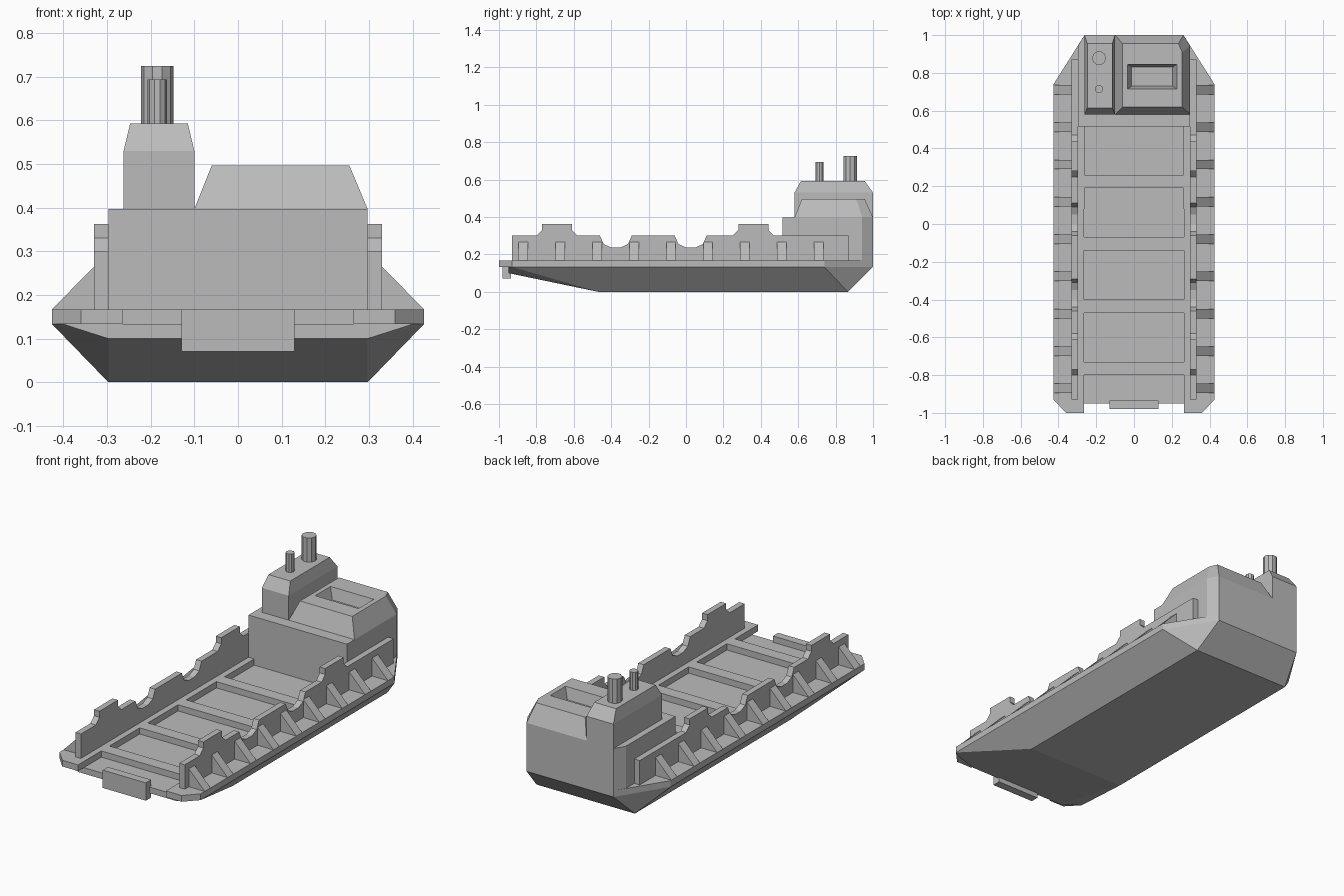
import bpy
import bmesh
import math

if "Cube" in bpy.data.objects:
    bpy.data.objects.remove(bpy.data.objects["Cube"], do_unlink=True)

grey = bpy.data.materials.new("plain grey")
grey.use_nodes = True
COLOUR = (0.5, 0.5, 0.5, 1)
grey.diffuse_color = COLOUR
grey.node_tree.nodes["Principled BSDF"].inputs["Base Color"].default_value = COLOUR

DECK_LOW, DECK = 0.133, 0.167
ROOF, HALF = 0.397, 0.297
BEAM, STERN_X = 0.426, 0.262


def finish(name, bm):
    bmesh.ops.recalc_face_normals(bm, faces=bm.faces[:])
    mesh = bpy.data.meshes.new(name)
    bm.to_mesh(mesh)
    bm.free()
    mesh.materials.append(grey)
    obj = bpy.data.objects.new(name, mesh)
    bpy.context.collection.objects.link(obj)
    return obj


def solid(name, points):
    """Convex solid around the given corner points."""
    bm = bmesh.new()
    for p in points:
        bm.verts.new(p)
    bmesh.ops.convex_hull(bm, input=bm.verts[:])
    bmesh.ops.dissolve_limit(bm, angle_limit=0.01, verts=bm.verts[:], edges=bm.edges[:])
    return finish(name, bm)


def prism(name, lower, upper):
    """Solid between two matching rings of points."""
    bm = bmesh.new()
    a = [bm.verts.new(p) for p in lower]
    b = [bm.verts.new(p) for p in upper]
    bm.faces.new(a)
    bm.faces.new(b)
    for i in range(len(a)):
        j = (i + 1) % len(a)
        bm.faces.new((a[i], a[j], b[j], b[i]))
    return finish(name, bm)


def rect(x0, x1, y0, y1, z):
    return [(x0, y0, z), (x1, y0, z), (x1, y1, z), (x0, y1, z)]


def box(name, x0, x1, y0, y1, z0, z1):
    return prism(name, rect(x0, x1, y0, y1, z0), rect(x0, x1, y0, y1, z1))


def at(outline, z):
    return [(x, y, z) for x, y in outline]


def both(points):
    return [(s * x, y, z) for s in (1, -1) for x, y, z in points]


# Hull with sloped bow, flared sides and raked stern
solid("hull", both([
    (HALF, -0.47, 0), (HALF, 0.865, 0), (HALF, -0.95, 0.1),
    (0.4, -0.95, DECK_LOW), (BEAM, -0.93, DECK_LOW),
    (BEAM, 0.74, DECK_LOW), (STERN_X, 1, DECK_LOW)]))

# Raised deck: side strips with bow ears, and cross bars between cargo wells
strip = [(0.265, -1), (0.36, -1), (BEAM, -0.93), (BEAM, 0.74), (STERN_X, 1)]
for side, s in (("left", 1), ("right", -1)):
    outline = [(s * x, y) for x, y in strip]
    prism(side + "_deck_strip", at(outline, DECK_LOW), at(outline, DECK))
for i in range(4):
    y = -0.80 + 0.33 * i
    box("deck_cross_bar", -0.265, 0.265, y, y + 0.07, DECK_LOW, DECK)

# Bow ramp plate
box("bow_plate", -0.13, 0.13, -0.98, -0.935, 0.07, DECK)

# Bulwarks with raised blocks and rounded dips
raised = [(-0.80, 0.30), (-0.77, 0.33), (-0.77, 0.363), (-0.61, 0.363),
          (-0.61, 0.33), (-0.58, 0.30)]
dip = [(-0.09, 0.30), (-0.06, 0.30), (-0.04, 0.255), (0, 0.237),
       (0.05, 0.237), (0.09, 0.255), (0.11, 0.30)]
top = [(-0.93, 0.30)] + raised
top += [(y - 0.40, z) for y, z in dip] + dip
top += [(y + 1.05, z) for y, z in raised] + [(0.87, 0.30)]
profile = [(-0.93, DECK)] + top + [(0.87, DECK)]
for side, s in (("left", 1), ("right", -1)):
    prism(side + "_bulwark", [(s * HALF, y, z) for y, z in profile],
          [(s * 0.33, y, z) for y, z in profile])
    # Triangular braces outside the bulwark
    brace = [(0.33, DECK), (BEAM, DECK), (0.33, 0.265)]
    for i in range(9):
        y = -0.87 + 0.1975 * i
        prism(side + "_brace", [(s * x, y - 0.025, z) for x, z in brace],
              [(s * x, y + 0.025, z) for x, z in brace])

# Deckhouse with clipped stern corners
house = [(-HALF, 0.515), (HALF, 0.515), (HALF, 0.942),
         (STERN_X, 1), (-STERN_X, 1), (-HALF, 0.942)]
prism("deckhouse", at(house, DECK_LOW), at(house, ROOF))

# Tower with bevelled top
solid("tower", rect(-STERN_X, -0.10, 0.58, 1, ROOF)
      + rect(-STERN_X, -0.10, 0.58, 1, 0.53)
      + rect(-0.247, -0.115, 0.615, 0.955, 0.593))

# Sloped upper cabin with an open hatch well
cabin_low = [(-0.10, 0.58), (HALF, 0.58), (HALF, 0.942), (STERN_X, 1), (-0.10, 1)]
cabin_top = [(-0.06, 0.62), (0.255, 0.62), (0.255, 0.91), (0.235, 0.955), (-0.06, 0.955)]
cabin = prism("upper_cabin", at(cabin_low, ROOF), at(cabin_top, 0.497))
cutter = prism("hatch_cutter", rect(-0.012, 0.205, 0.73, 0.83, 0.435),
               rect(-0.036, 0.229, 0.713, 0.847, 0.502))
cutter.hide_render = True
cutter.hide_viewport = True
cut = cabin.modifiers.new("hatch", "BOOLEAN")
cut.operation = "DIFFERENCE"
cut.solver = "EXACT"
cut.object = cutter

# Funnels
for name, y, radius, height in (("large_funnel", 0.878, 0.037, 0.725),
                                ("small_funnel", 0.714, 0.022, 0.693)):
    ring = [(-0.185 + radius * math.cos(math.tau * i / 10),
             y + radius * math.sin(math.tau * i / 10)) for i in range(10)]
    prism(name, at(ring, 0.58), at(ring, height))
